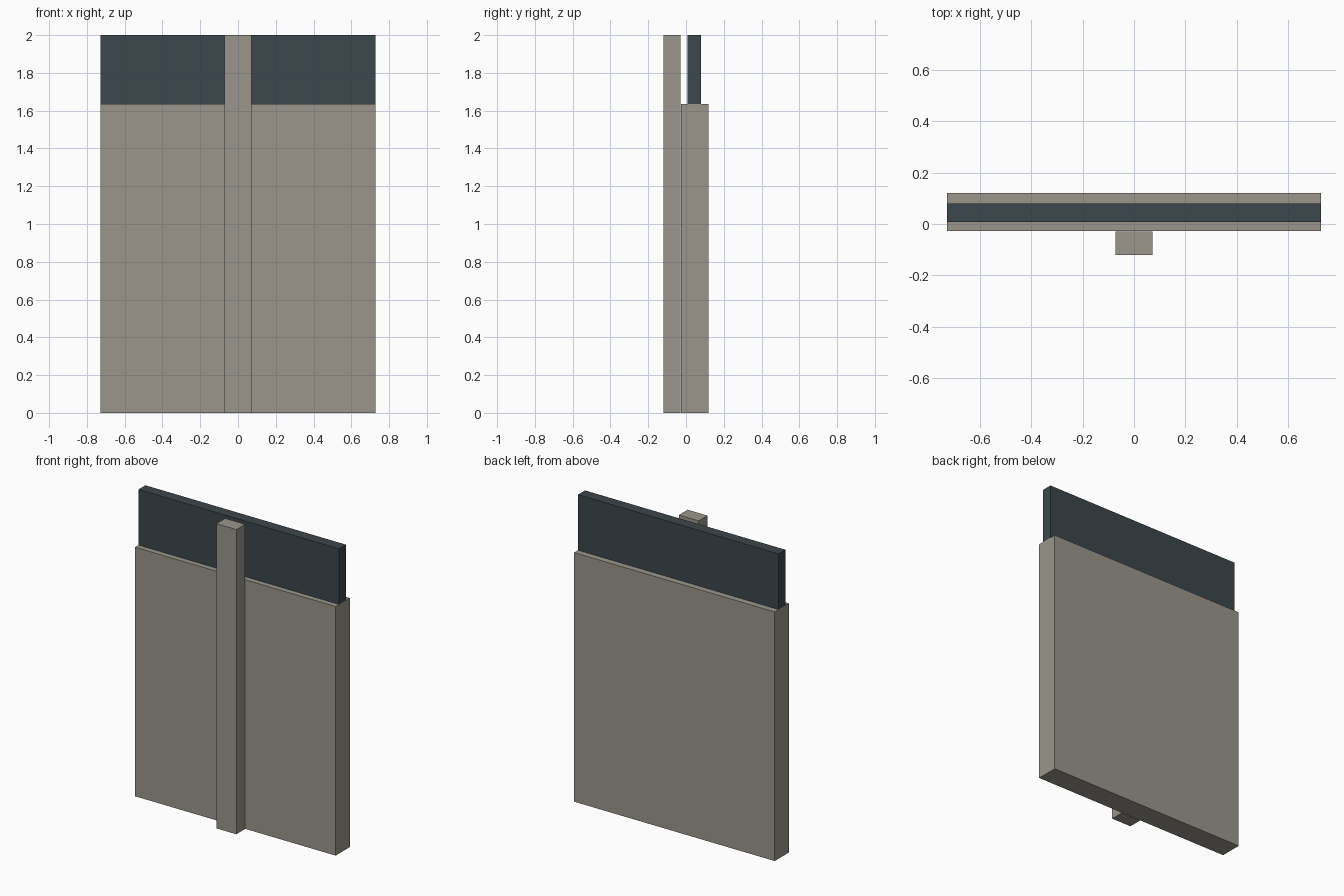
import bpy

if "Cube" in bpy.data.objects:
    bpy.data.objects.remove(bpy.data.objects["Cube"])


def material(name, rgb):
    m = bpy.data.materials.new(name)
    m.diffuse_color = (*rgb, 1.0)
    m.use_nodes = True
    m.node_tree.nodes["Principled BSDF"].inputs["Base Color"].default_value = m.diffuse_color
    return m


def box(name, lo, hi, mat):
    """Axis-aligned box between two corners."""
    centre = [(a + b) / 2 for a, b in zip(lo, hi)]
    bpy.ops.mesh.primitive_cube_add(size=1, location=centre)
    ob = bpy.context.object
    ob.name = name
    ob.scale = [b - a for a, b in zip(lo, hi)]
    bpy.ops.object.transform_apply(location=False, rotation=False, scale=True)
    ob.data.materials.append(mat)
    return ob


stone = material("warm_grey_concrete", (0.325, 0.305, 0.26))
slate = material("dark_slate_glass", (0.045, 0.063, 0.072))

HALF_W = 0.728      # half width of the wall
WALL_TOP = 1.635

# Main wall slab
box("wall_panel", (-HALF_W, -0.027, 0), (HALF_W, 0.12, WALL_TOP), stone)
# Dark band standing on the wall, set in from both faces
box("upper_band", (-HALF_W, 0.008, WALL_TOP), (HALF_W, 0.08, 2.0), slate)
# Full-height pillar on the front face
box("front_pillar", (-0.072, -0.12, 0), (0.072, -0.029, 2.0), stone)
